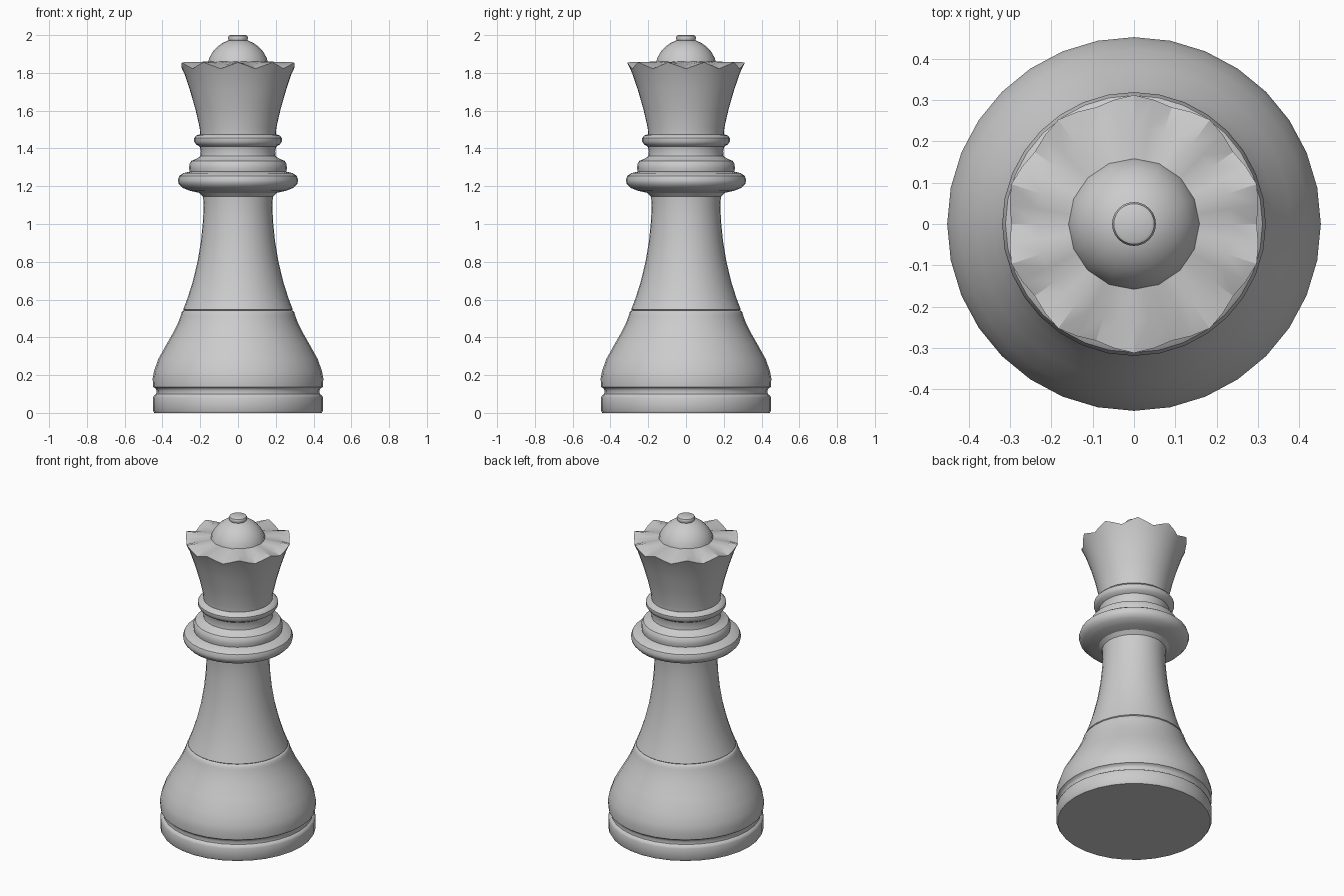
import bpy, bmesh, math

if "Cube" in bpy.data.objects:
    bpy.data.objects.remove(bpy.data.objects["Cube"])


def lathe(name, profile, sides, shape=None, angle=35):
    """Revolve (radius, z) points around z; radius 0 makes a pole."""
    bm = bmesh.new()
    rings = []
    for i, (r, z) in enumerate(profile):
        if r == 0:
            rings.append([bm.verts.new((0, 0, z))])
            continue
        ring = []
        for k in range(sides):
            a = math.pi / 2 + 2 * math.pi * k / sides
            rr, zz = shape(i, a, r, z) if shape else (r, z)
            ring.append(bm.verts.new((rr * math.cos(a), rr * math.sin(a), zz)))
        rings.append(ring)
    for lo, hi in zip(rings, rings[1:]):
        for k in range(sides):
            n = (k + 1) % sides
            if len(lo) == 1:
                bm.faces.new((lo[0], hi[n], hi[k]))
            elif len(hi) == 1:
                bm.faces.new((lo[k], lo[n], hi[0]))
            else:
                bm.faces.new((lo[k], lo[n], hi[n], hi[k]))
    me = bpy.data.meshes.new(name)
    bm.to_mesh(me)
    bm.free()
    ob = bpy.data.objects.new(name, me)
    bpy.context.collection.objects.link(ob)
    bpy.ops.object.select_all(action='DESELECT')
    ob.select_set(True)
    bpy.context.view_layer.objects.active = ob
    bpy.ops.object.shade_smooth_by_angle(angle=math.radians(angle))
    return ob


# Foot disc and bell-shaped base
lathe("base", [
    (0, 0), (.443, 0), (.45, .012), (.45, .08), (.445, .092), (.433, .1),
    (.431, .118), (.437, .13), (.449, .137), (.452, .18), (.445, .22),
    (.422, .285), (.38, .36), (.34, .43), (.316, .48), (.303, .515),
    (.298, .533), (.292, .54), (.284, .543)], 32)

# Tapering stem
lathe("stem", [
    (.284, .543), (.29, .548), (.268, .605), (.241, .69), (.214, .8),
    (.196, .91), (.185, 1.02), (.182, 1.1), (.185, 1.145), (.205, 1.165)], 32)

# Stacked collar rings
lathe("collar", [
    (.205, 1.165), (.255, 1.176), (.295, 1.192), (.314, 1.212), (.319, 1.232),
    (.311, 1.255), (.29, 1.269), (.256, 1.277), (.259, 1.295), (.257, 1.318),
    (.247, 1.334), (.215, 1.347), (.2, 1.36), (.197, 1.385), (.203, 1.41),
    (.223, 1.422), (.232, 1.437), (.232, 1.455), (.222, 1.468), (.2, 1.475)], 32)


# Crown: ten scallops cut into the rim, fading toward the dome
def scallop(i, a, r, z):
    depth = {4: .014, 5: .034, 6: .016}.get(i, 0)
    dip = depth * (0.5 - 0.5 * math.cos(10 * (a - math.pi / 2)))
    return (r - dip * .45 if i < 6 else r), z - dip


lathe("crown", [
    (.2, 1.475), (.203, 1.51), (.226, 1.61), (.255, 1.71), (.286, 1.8),
    (.312, 1.856), (.235, 1.858), (.15, 1.86)], 40, scallop, 30)

# Dome and finial
R, C = .165, 1.815
lathe("dome", [(R * math.cos(t), C + R * math.sin(t))
               for t in [math.radians(d) for d in (0, 12, 24, 36, 48, 60, 72)]]
      + [(0, C + R)], 16)
lathe("finial", [
    (.044, 1.965), (.051, 1.975), (.053, 1.987), (.049, 1.996),
    (.042, 2.0), (0, 2.0)], 24)
